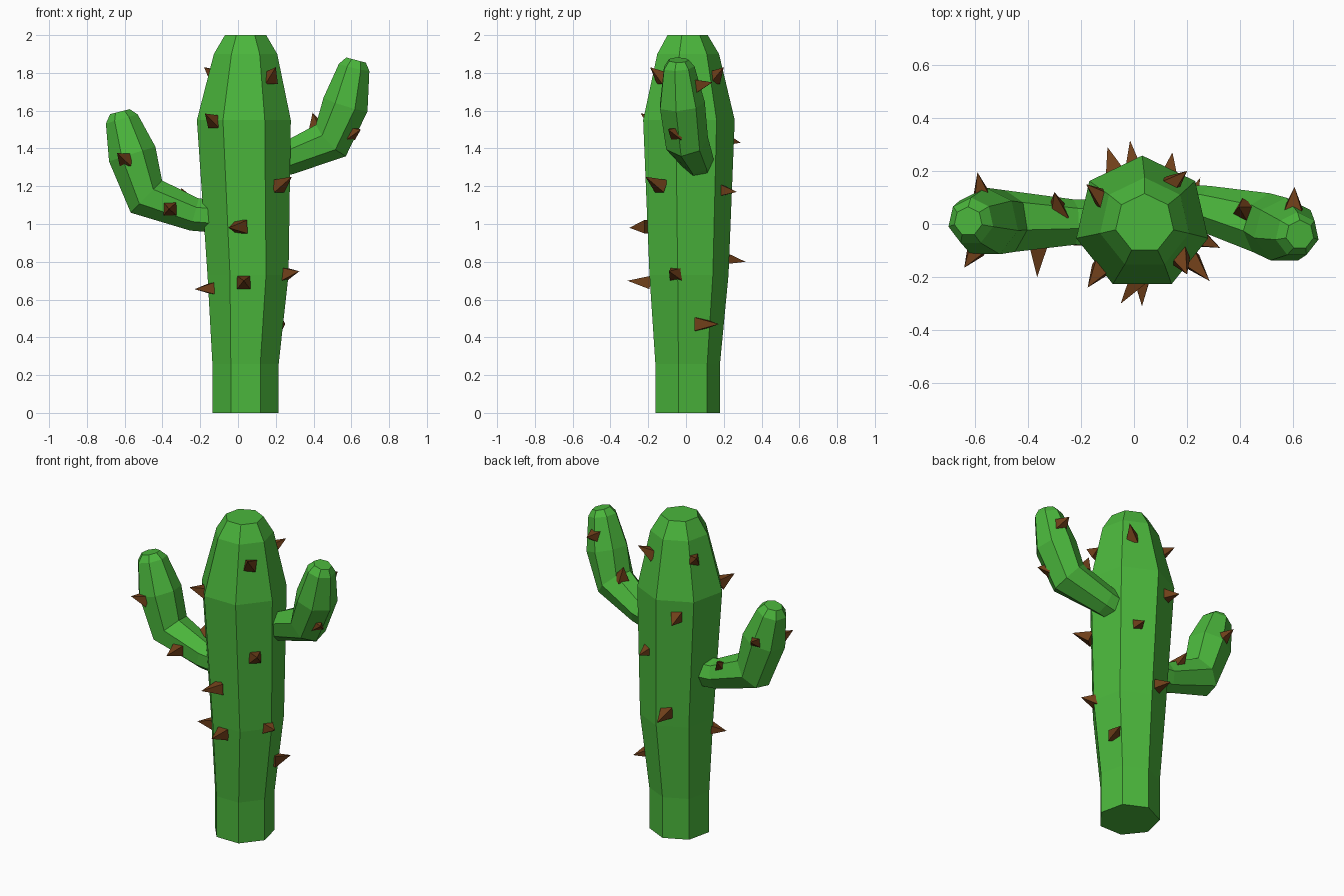
import bpy, bmesh
from math import cos, sin, tau
from mathutils import Vector, Matrix


def material(name, color):
    m = bpy.data.materials.new(name)
    m.diffuse_color = (*color, 1)
    return m


GREEN = material("cactus_green", (0.07, 0.47, 0.045))
BROWN = material("spine_brown", (0.16, 0.05, 0.01))


def add_object(name, bm, mat):
    bmesh.ops.recalc_face_normals(bm, faces=bm.faces)
    me = bpy.data.meshes.new(name)
    bm.to_mesh(me)
    bm.free()
    me.materials.append(mat)
    ob = bpy.data.objects.new(name, me)
    bpy.context.collection.objects.link(ob)


def stem(name, path, upright=False, sides=7):
    """Skin a path of (x, y, z, radius) with seven-sided rings and flat caps."""
    bm = bmesh.new()
    pts = [Vector(p[:3]) for p in path]
    rings = []
    for i, p in enumerate(pts):
        t = pts[min(i + 1, len(pts) - 1)] - pts[max(i - 1, 0)]
        t = Vector((0, 0, 1)) if upright else t.normalized()
        v = Vector((0, 1, 0))
        v = (v - t * v.dot(t)).normalized()
        u = v.cross(t)
        r = path[i][3]
        rings.append([bm.verts.new(p + r * (v * cos(k * tau / sides) + u * sin(k * tau / sides)))
                      for k in range(sides)])
    for a, b in zip(rings, rings[1:]):
        for k in range(sides):
            n = (k + 1) % sides
            bm.faces.new((a[k], a[n], b[n], b[k]))
    bm.faces.new(rings[0])
    bm.faces.new(rings[-1])
    add_object(name, bm, GREEN)


def spines(name, pairs):
    """Four-sided thorns, each from a base point to a tip point."""
    bm = bmesh.new()
    for base, tip in pairs:
        base, tip = Vector(base), Vector(tip)
        d = tip - base
        rot = d.to_track_quat('Z', 'Y').to_matrix().to_4x4()
        bmesh.ops.create_cone(bm, cap_ends=True, segments=4, radius1=0.05, radius2=0, depth=d.length,
                              matrix=Matrix.Translation((base + tip) / 2) @ rot
                              @ Matrix.Rotation(tau / 8, 4, 'Z'))
    bmesh.ops.remove_doubles(bm, verts=bm.verts, dist=1e-5)
    add_object(name, bm, BROWN)


# Trunk
stem("trunk", [(0.04, 0, 0, 0.18), (0.04, 0, 0.26, 0.18), (0.053, 0.005, 0.73, 0.22),
               (0.031, 0.003, 1.55, 0.255), (0.04, 0.003, 1.9, 0.172), (0.04, 0.003, 2, 0.112)], upright=True)

# Arms
stem("left_arm", [(-0.1, 0, 1.04, 0.09), (-0.23, 0.003, 1.05, 0.09), (-0.485, 0.005, 1.145, 0.122),
                  (-0.56, 0.005, 1.37, 0.132), (-0.615, 0.01, 1.555, 0.09), (-0.625, 0.01, 1.595, 0.055)])
stem("right_arm", [(0.15, 0.06, 1.32, 0.09), (0.27, 0.055, 1.35, 0.09), (0.495, 0, 1.445, 0.118),
                   (0.57, -0.025, 1.635, 0.125), (0.615, -0.04, 1.83, 0.085), (0.625, -0.04, 1.868, 0.055)])

# Thorns on the trunk
spines("trunk_spines", [
    ((0.03, -0.19, 0.69), (0.03, -0.31, 0.70)),
    ((0.02, -0.20, 0.985), (-0.05, -0.30, 0.98)),
    ((-0.12, -0.05, 0.66), (-0.23, -0.08, 0.655)),
    ((0.00, 0.19, 0.82), (-0.015, 0.315, 0.80)),
    ((-0.07, 0.19, 1.45), (-0.10, 0.29, 1.43)),
    ((0.13, 0.17, 1.18), (0.145, 0.27, 1.17)),
    ((0.20, 0.06, 0.47), (0.25, 0.175, 0.47)),
    ((0.21, -0.13, 1.20), (0.285, -0.215, 1.25)),
    ((0.24, -0.05, 0.735), (0.325, -0.09, 0.75)),
    ((0.17, -0.12, 1.77), (0.20, -0.19, 1.83)),
    ((-0.11, 0.09, 1.78), (-0.18, 0.15, 1.83)),
    ((0.13, 0.14, 1.77), (0.20, 0.20, 1.83)),
    ((-0.12, -0.16, 1.54), (-0.175, -0.24, 1.585))])

# Thorns on the arms
spines("arm_spines", [
    ((0.42, 0.05, 1.50), (0.395, 0.065, 1.59)),
    ((0.59, -0.045, 1.48), (0.65, -0.095, 1.50)),
    ((0.60, 0.05, 1.73), (0.605, 0.14, 1.75)),
    ((-0.59, -0.09, 1.34), (-0.64, -0.165, 1.375)),
    ((-0.36, -0.08, 1.08), (-0.365, -0.20, 1.08)),
    ((-0.285, 0.04, 1.12), (-0.30, 0.12, 1.19)),
    ((-0.57, 0.09, 1.38), (-0.59, 0.195, 1.42))])
